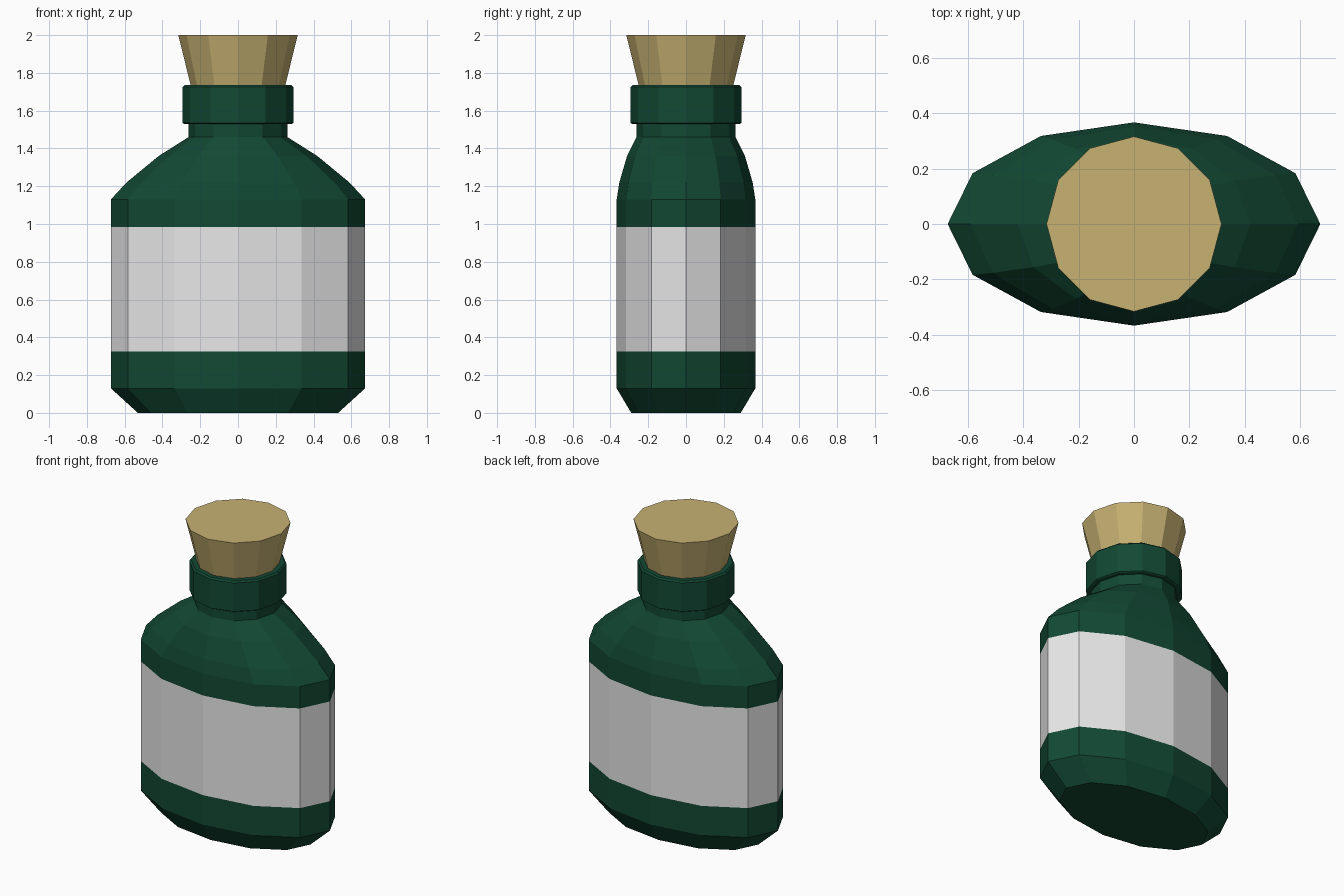
import bpy
import bmesh
from math import cos, sin, tau

cube = bpy.data.objects.get("Cube")
if cube:
    bpy.data.objects.remove(cube, do_unlink=True)

SIDES = 12


def make_material(name, rgb):
    mat = bpy.data.materials.new(name)
    mat.use_nodes = True
    color = (*rgb, 1.0)
    mat.diffuse_color = color
    bsdf = mat.node_tree.nodes["Principled BSDF"]
    bsdf.inputs["Base Color"].default_value = color
    bsdf.inputs["Roughness"].default_value = 0.6
    return mat


green = make_material("dark green glass", (0.006, 0.065, 0.034))
white = make_material("white label", (0.8, 0.8, 0.8))
tan = make_material("tan cork", (0.57, 0.44, 0.17))


def loft(name, rows, materials, band=None):
    """Flat-sided loft through elliptical rows (z, x radius, y radius)."""
    bm = bmesh.new()
    rings = []
    for z, rx, ry in rows:
        angles = [tau * i / SIDES for i in range(SIDES)]
        rings.append([bm.verts.new((rx * cos(a), ry * sin(a), z)) for a in angles])
    for low, high in zip(rings, rings[1:]):
        for i in range(SIDES):
            j = (i + 1) % SIDES
            bm.faces.new((low[i], low[j], high[j], high[i]))
    bm.faces.new(rings[0][::-1])
    bm.faces.new(rings[-1])
    bmesh.ops.recalc_face_normals(bm, faces=bm.faces)
    if band:
        for face in bm.faces:
            if band[0] < face.calc_center_median().z < band[1]:
                face.material_index = 1
    mesh = bpy.data.meshes.new(name)
    bm.to_mesh(mesh)
    bm.free()
    for mat in materials:
        mesh.materials.append(mat)
    obj = bpy.data.objects.new(name, mesh)
    bpy.context.collection.objects.link(obj)
    return obj


# Oval body with a wrapped label, blending into the round neck
LABEL = (0.325, 0.985)
WIDE, DEEP = 0.673, 0.367
loft("bottle_body", [
    (0.0, 0.53, 0.29),
    (0.13, WIDE, DEEP),
    (LABEL[0], WIDE, DEEP),
    (LABEL[1], WIDE, DEEP),
    (1.13, WIDE, DEEP),
    (1.22, 0.59, 0.353),
    (1.36, 0.42, 0.312),
    (1.46, 0.262, 0.262),
    (1.56, 0.262, 0.262),
], [green, white], LABEL)

# Thick lip around the mouth
loft("bottle_lip", [
    (1.53, 0.285, 0.285),
    (1.535, 0.293, 0.293),
    (1.725, 0.293, 0.293),
    (1.735, 0.283, 0.283),
], [green])

# Tapered stopper
loft("cork", [
    (1.70, 0.242, 0.242),
    (2.0, 0.316, 0.316),
], [tan])
